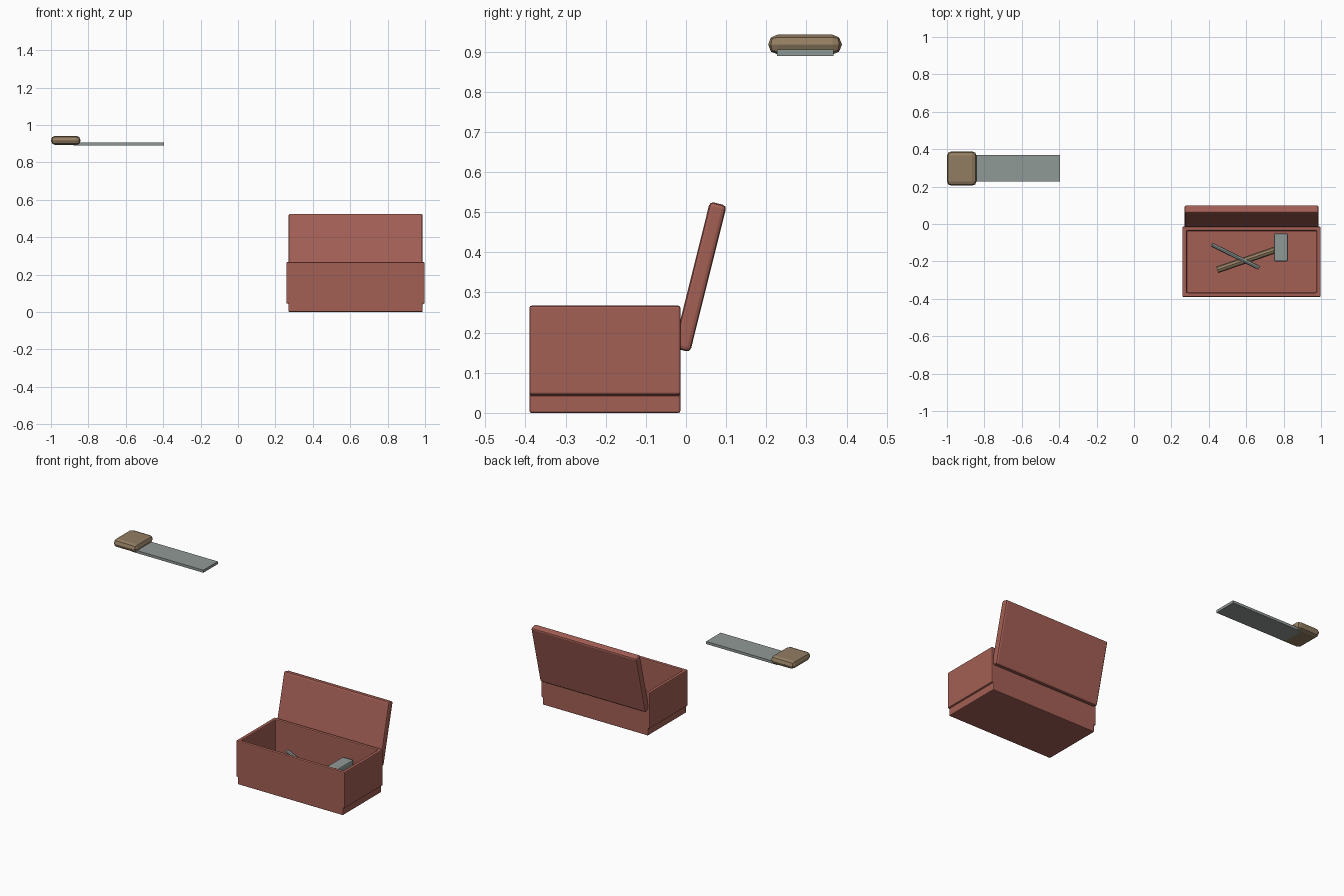
import bpy, bmesh, math
from mathutils import Vector

if "Cube" in bpy.data.objects:
    bpy.data.objects.remove(bpy.data.objects["Cube"])


def material(name, rgb):
    m = bpy.data.materials.new(name)
    m.diffuse_color = (*rgb, 1)
    m.use_nodes = True
    m.node_tree.nodes["Principled BSDF"].inputs["Base Color"].default_value = m.diffuse_color
    return m


RED = material("brick_red", (0.37, 0.115, 0.09))
WOOD = material("tan_wood", (0.29, 0.205, 0.12))
STEEL = material("grey_steel", (0.28, 0.32, 0.305))


def finish(name, bm, mat, bevel=0.0, segments=2):
    bmesh.ops.recalc_face_normals(bm, faces=bm.faces)
    mesh = bpy.data.meshes.new(name)
    bm.to_mesh(mesh)
    bm.free()
    mesh.materials.append(mat)
    ob = bpy.data.objects.new(name, mesh)
    bpy.context.collection.objects.link(ob)
    if bevel:
        mod = ob.modifiers.new("rounded_edges", 'BEVEL')
        mod.width, mod.segments = bevel, segments
        mod.limit_method = 'ANGLE'
    return ob


def block(name, centre, size, mat, bevel=0.0, segments=2):
    bm = bmesh.new()
    bmesh.ops.create_cube(bm, size=1)
    bmesh.ops.scale(bm, vec=size, verts=bm.verts)
    ob = finish(name, bm, mat, bevel, segments)
    ob.location = centre
    return ob


def rod(name, start, end, radius, mat, sides=8):
    a, b = Vector(start), Vector(end)
    bm = bmesh.new()
    bmesh.ops.create_cone(bm, cap_ends=True, segments=sides, radius1=radius,
                          radius2=radius, depth=(b - a).length)
    ob = finish(name, bm, mat)
    ob.location = (a + b) / 2
    ob.rotation_euler = (b - a).to_track_quat('Z', 'Y').to_euler()
    return ob


# Box: stepped profile run front to back, then hollowed from the top
X, HALF, FOOT = 0.6285, 0.3695, 0.359
STEP, TOP, FLOOR, RIM = 0.045, 0.267, 0.05, 0.031
half_profile = [(FOOT, 0), (FOOT, STEP), (HALF, STEP), (HALF, TOP)]
profile = half_profile + [(-x, z) for x, z in reversed(half_profile)]
bm = bmesh.new()
face = bm.faces.new([bm.verts.new((X + x, -0.39, z)) for x, z in profile])
ext = bmesh.ops.extrude_face_region(bm, geom=[face], use_keep_orig=True)
bmesh.ops.translate(bm, vec=(0, 0.376, 0),
                    verts=[g for g in ext["geom"] if isinstance(g, bmesh.types.BMVert)])
bmesh.ops.recalc_face_normals(bm, faces=bm.faces)
top = max(bm.faces, key=lambda f: f.calc_center_median().z)
bmesh.ops.inset_individual(bm, faces=[top], thickness=RIM)
cavity = bmesh.ops.extrude_discrete_faces(bm, faces=[top])["faces"][0]
# Cavity walls join the rim to the lowered floor
rim_verts = [e for e in bm.edges if e.is_boundary and e not in cavity.edges[:]]
floor_edges = list(cavity.edges)
bmesh.ops.translate(bm, vec=(0, 0, FLOOR - TOP), verts=cavity.verts)
bmesh.ops.bridge_loops(bm, edges=rim_verts + floor_edges)
finish("box", bm, RED, 0.008)

# Open lid leaning back
lid = block("lid", (X, 0.035, 0.339), (0.718, 0.043, 0.376), RED, 0.01)
lid.rotation_euler.x = -math.radians(14)

# Hammer and slim rod lying in the box
block("hammer_head", (0.786, -0.125, 0.135), (0.074, 0.15, 0.07), STEEL, 0.008)
rod("hammer_handle", (0.445, -0.245, 0.125), (0.78, -0.13, 0.125), 0.018, WOOD)
rod("steel_rod", (0.415, -0.11, 0.135), (0.67, -0.235, 0.135), 0.011, STEEL)

# Scraper beside the box
block("scraper_handle", (-0.921, 0.2965, 0.9175), (0.158, 0.183, 0.049), WOOD, 0.023)
block("scraper_blade", (-0.637, 0.2975, 0.897), (0.484, 0.141, 0.016), STEEL)
